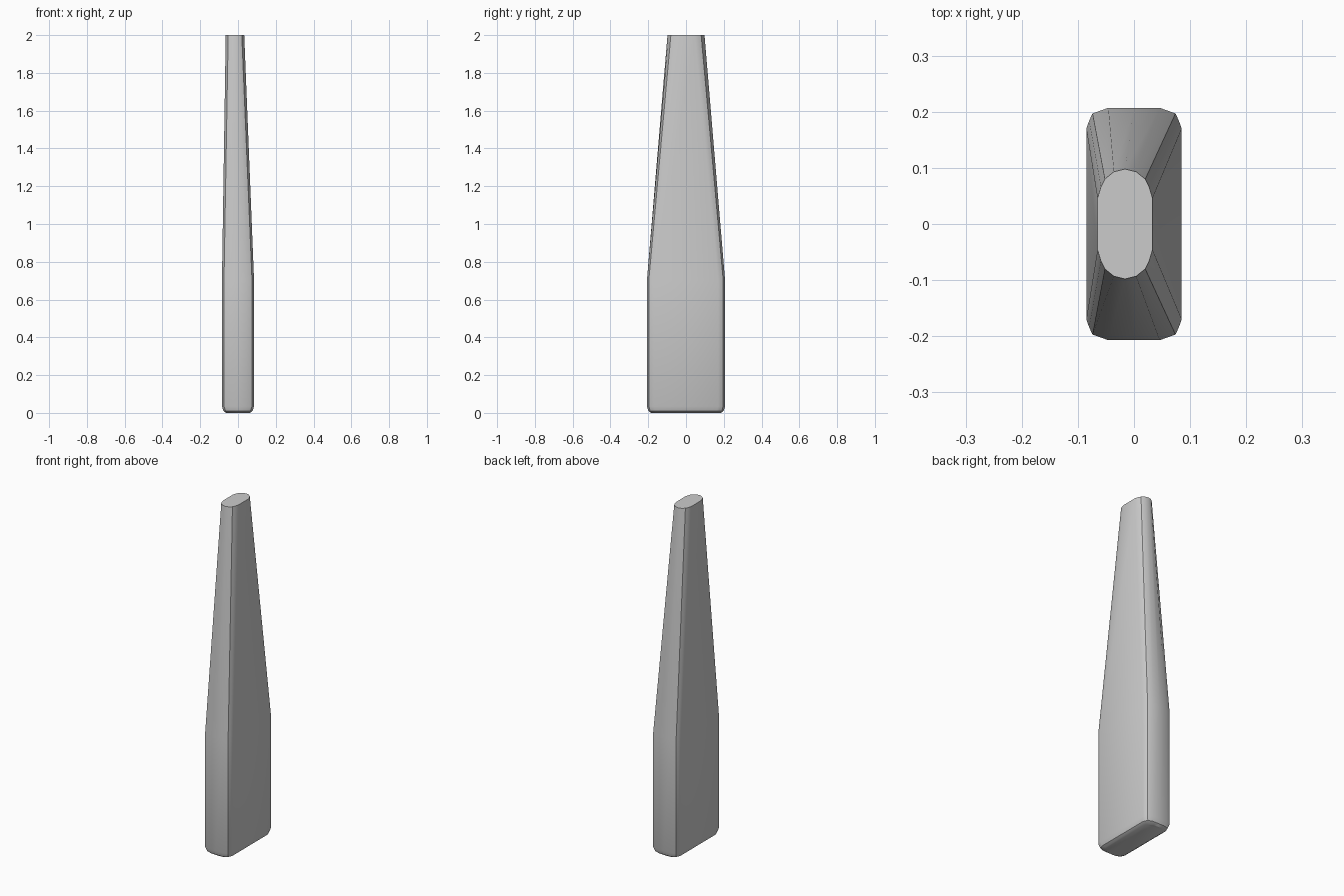
import bpy
import bmesh
from math import radians

cube = bpy.data.objects.get("Cube")
if cube:
    bpy.data.objects.remove(cube, do_unlink=True)

grey = bpy.data.materials.new("plain_grey")
grey.use_nodes = True
colour = (0.6, 0.6, 0.6, 1)
grey.diffuse_color = colour
grey.node_tree.nodes["Principled BSDF"].inputs["Base Color"].default_value = colour

# Quarter outlines, from the broad side round to the narrow side
BODY = [(.085, .17), (.08, .184), (.074, .197), (.046, .207), (0, .207)]
TIP = [(.049, .046), (.043, .066), (.036, .08), (.02, .093), (0, .098)]


def outline(quarter, cx=0, inset=0):
    """Mirror a quarter outline into a full ring, optionally pulled inwards."""
    q = [(max(x - inset, 0), y - inset) for x, y in quarter]
    half = q + [(-x, y) for x, y in q[-2::-1]]
    return [(cx + x, y) for x, y in half] + [(cx - x, -y) for x, y in half]


# Rounded foot, straight body, then a taper leaning towards one side
sections = [
    (0, outline(BODY, inset=.022)),
    (.01, outline(BODY, inset=.008)),
    (.035, outline(BODY)),
    (.7, outline(BODY)),
    (2, outline(TIP, cx=-.016)),
]

bm = bmesh.new()
rings = [[bm.verts.new((x, y, z)) for x, y in ring] for z, ring in sections]
for low, high in zip(rings, rings[1:]):
    n = len(low)
    for i in range(n):
        j = (i + 1) % n
        bm.faces.new((low[i], low[j], high[j], high[i]))
bm.faces.new(rings[0][::-1])
bm.faces.new(rings[-1])
bmesh.ops.recalc_face_normals(bm, faces=bm.faces)

mesh = bpy.data.meshes.new("tapered_handle")
bm.to_mesh(mesh)
bm.free()
mesh.materials.append(grey)
handle = bpy.data.objects.new("tapered_handle", mesh)
bpy.context.collection.objects.link(handle)

# Smooth sides with crisp end caps
bpy.context.view_layer.objects.active = handle
handle.select_set(True)
bpy.ops.object.shade_smooth_by_angle(angle=radians(35))
